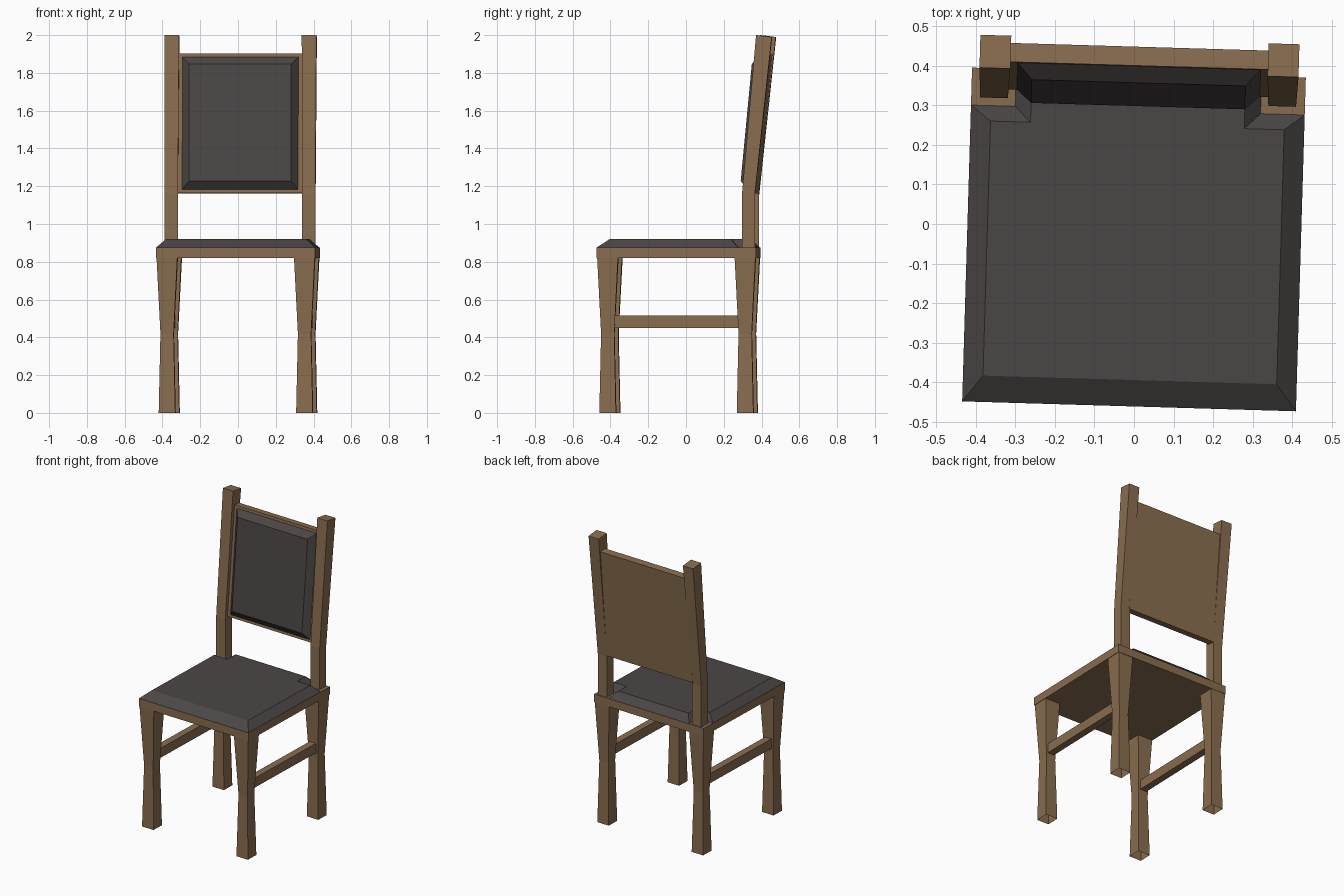
import bpy, bmesh, math
from mathutils import Matrix, Vector

if "Cube" in bpy.data.objects:
    bpy.data.objects.remove(bpy.data.objects["Cube"])

# The whole chair is turned slightly about z
CHAIR = Matrix.Translation((0, -0.039, 0)) @ Matrix.Rotation(math.radians(-1.7), 4, 'Z')


def material(name, rgb):
    m = bpy.data.materials.new(name)
    m.diffuse_color = (*rgb, 1)
    m.use_nodes = True
    m.node_tree.nodes["Principled BSDF"].inputs["Base Color"].default_value = m.diffuse_color
    return m


WOOD = material("brown wood", (0.25, 0.152, 0.078))
LEATHER = material("dark leather", (0.071, 0.062, 0.060))


def loft(name, loops, mat, bottom=True, xf=Matrix()):
    """Skin equal-length point loops, bottom to top."""
    bm = bmesh.new()
    rings = [[bm.verts.new(CHAIR @ xf @ Vector(p)) for p in lp] for lp in loops]
    n = len(rings[0])
    for a, b in zip(rings, rings[1:]):
        for i in range(n):
            j = (i + 1) % n
            bm.faces.new((a[i], a[j], b[j], b[i]))
    if bottom:
        bm.faces.new(rings[0][::-1])
    bm.faces.new(rings[-1])
    me = bpy.data.meshes.new(name)
    bm.to_mesh(me)
    bm.free()
    me.materials.append(mat)
    ob = bpy.data.objects.new(name, me)
    bpy.context.collection.objects.link(ob)
    return ob


def rect(x0, x1, y0, y1, z, back_drop=0):
    zb = z - back_drop
    return [(x0, y0, z), (x1, y0, z), (x1, y1, zb), (x0, y1, zb)]


def square(cx, cy, h, z):
    return rect(cx - h, cx + h, cy - h, cy + h, z)


# Seat board
S = 0.4216
loft("seat_board", [rect(-S, S, -S, S, 0.82), rect(-S, S, -S, S, 0.875)], WOOD)


# Seat cushion, notched round the back posts
def notched(w, front, notch_y, notch_x, back, z):
    half = [(w, front, z), (w, notch_y, z), (notch_x, notch_y, z), (notch_x, back, z)]
    return half + [(-x, y, q) for x, y, q in reversed(half)]


loft("seat_cushion", [notched(S, -S, 0.327, 0.31, S, 0.875),
                      notched(0.371, -0.355, 0.288, 0.27, 0.375, 0.92)], LEATHER)

L = 0.364
for side, sx in (("left", -1), ("right", 1)):
    x = sx * L
    # Legs with a narrow waist, open at the foot
    for end, y in (("front", -L), ("back", L)):
        loft(f"{end}_leg_{side}", [square(x, y, 0.044, 0), square(x, y, 0.035, 0.42),
                                   square(x, y, 0.055, 0.82)], WOOD, bottom=False)
    # Side stretcher
    loft(f"stretcher_{side}", [rect(x - 0.024, x + 0.024, -L, L, z) for z in (0.45, 0.515)], WOOD)
    # Back post, straight then leaning back
    loft(f"back_post_{side}", [rect(x - 0.035, x + 0.035, 0.347, 0.415, 0.87),
                               rect(x - 0.035, x + 0.035, 0.347, 0.415, 1.155),
                               rect(x - 0.039, x + 0.039, 0.422, 0.505, 2.0, 0.01)], WOOD)

# Leaning backrest: local z runs up the panel, local y = 0 is its front
LEAN = Matrix.Translation((0, 0.369, 1.165)) @ Matrix.Rotation(-math.atan(0.095), 4, 'X')
loft("backrest_panel", [rect(-0.335, 0.335, 0, 0.048, z) for z in (0, 0.74)], WOOD, xf=LEAN)


def upright(w, z0, z1, y):
    return [(-w, y, z0), (w, y, z0), (w, y, z1), (-w, y, z1)]


loft("backrest_cushion", [upright(0.307, 0.018, 0.722, 0),
                          upright(0.27, 0.06, 0.682, -0.038)], LEATHER, xf=LEAN)

# Face normals outward
for ob in bpy.context.collection.objects:
    bm = bmesh.new()
    bm.from_mesh(ob.data)
    bmesh.ops.recalc_face_normals(bm, faces=bm.faces[:])
    bm.to_mesh(ob.data)
    bm.free()
